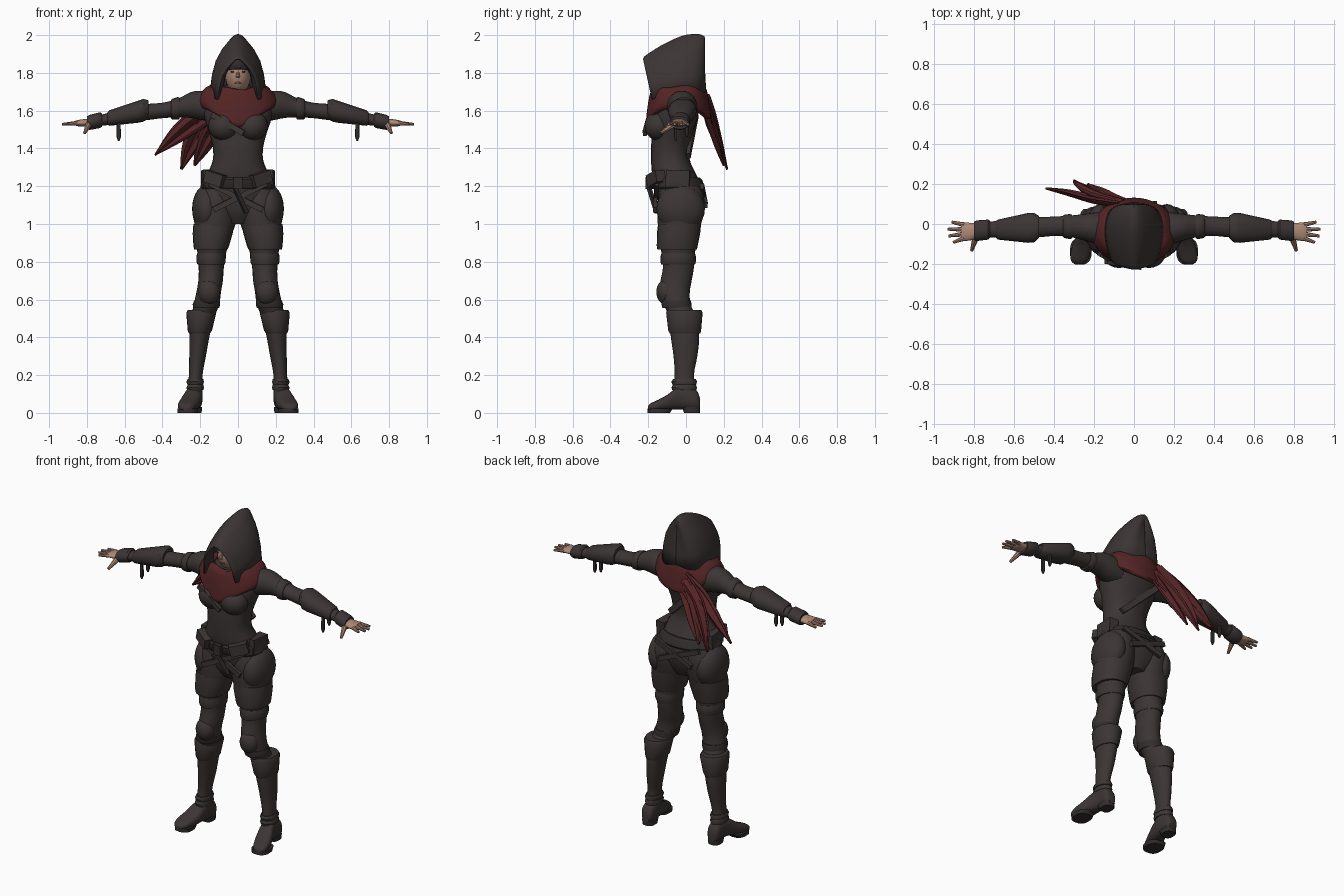
import bpy, bmesh, math
from mathutils import Vector, Matrix


def material(name, rgb):
    m = bpy.data.materials.new(name)
    m.diffuse_color = (*rgb, 1)
    return m


CLOTH = material("charcoal_cloth", (0.045, 0.035, 0.035))
STRAP = material("dark_leather", (0.032, 0.026, 0.026))
RED = material("dark_red_cloth", (0.092, 0.018, 0.019))
SKIN = material("skin", (0.42, 0.25, 0.18))
LIP = material("muted_lips", (0.25, 0.10, 0.08))


def finish(name, bm, mat, mirror=False, thick=0, angle=40):
    bmesh.ops.remove_doubles(bm, verts=bm.verts, dist=0.0005)
    bmesh.ops.recalc_face_normals(bm, faces=bm.faces)
    me = bpy.data.meshes.new(name)
    bm.to_mesh(me)
    bm.free()
    me.materials.append(mat)
    for p in me.polygons:
        p.use_smooth = True
    me.set_sharp_from_angle(angle=math.radians(angle))
    ob = bpy.data.objects.new(name, me)
    bpy.context.collection.objects.link(ob)
    if thick:
        mod = ob.modifiers.new("thickness", 'SOLIDIFY')
        mod.thickness = thick
        mod.offset = 0
    if mirror:
        ob.modifiers.new("mirror", 'MIRROR')
    return ob


def smooth_rows(rows, steps):
    """Catmull-Rom interpolation between neighbouring rows of points."""
    out = []
    for i in range(len(rows) - 1):
        a, b = rows[max(i - 1, 0)], rows[i]
        c, d = rows[i + 1], rows[min(i + 2, len(rows) - 1)]
        for s in range(steps):
            t = s / steps
            out.append([q + 0.5 * t * (r - p + t * (2 * p - 5 * q + 4 * r - w + t * (3 * (q - r) + w - p)))
                        for p, q, r, w in zip(a, b, c, d)])
    return out + [rows[-1]]


def grid(name, rows, mat, closed=False, caps=False, mirror=False, thick=0, steps=3):
    rows = smooth_rows(rows, steps)
    bm = bmesh.new()
    vs = [[bm.verts.new(p) for p in r] for r in rows]
    n = len(rows[0])
    for r, q in zip(vs, vs[1:]):
        for j in range(n if closed else n - 1):
            k = (j + 1) % n
            bm.faces.new((r[j], r[k], q[k], q[j]))
    if caps:
        bm.faces.new(vs[0])
        bm.faces.new(vs[-1])
    return finish(name, bm, mat, mirror, thick)


def tube(name, axis, rings, mat=CLOTH, mirror=True, e=2.0, steps=3, n=24):
    """Each ring: position on the axis, then low/high bounds on the other two axes."""
    ax = "XYZ".index(axis)
    rows = []
    for pos, l1, h1, l2, h2 in rings:
        row = []
        for i in range(n):
            a = math.tau * i / n
            u, v = (math.copysign(abs(f) ** (2 / e), f) for f in (math.cos(a), math.sin(a)))
            c = [(l1 + h1) / 2 + u * (h1 - l1) / 2, (l2 + h2) / 2 + v * (h2 - l2) / 2]
            c.insert(ax, pos)
            row.append(Vector(c))
        rows.append(row)
    return grid(name, rows, mat, True, True, mirror, 0, steps)


def ball(name, loc, radii, mat=CLOTH, mirror=False):
    bm = bmesh.new()
    bmesh.ops.create_uvsphere(bm, u_segments=24, v_segments=14, radius=1,
                              matrix=Matrix.Translation(loc) @ Matrix.Diagonal((*radii, 1)))
    return finish(name, bm, mat, mirror)


def bar(name, p0, p1, size, mat=STRAP, mirror=False, taper=None):
    """Flat strap (size = thickness, width) or, with taper, a round finger."""
    p0, p1 = Vector(p0), Vector(p1)
    d = p1 - p0
    m = Matrix.Translation((p0 + p1) / 2) @ d.to_track_quat('Z', 'Y').to_matrix().to_4x4()
    bm = bmesh.new()
    if taper:
        bmesh.ops.create_cone(bm, cap_ends=True, segments=8, radius1=taper[0],
                              radius2=taper[1], depth=d.length, matrix=m)
    else:
        bmesh.ops.create_cube(bm, size=1, matrix=m @ Matrix.Diagonal((*size, d.length, 1)))
    return finish(name, bm, mat, mirror)


# Torso, bust and neck
tube("torso", 'Z', [
    (1.00, -.07, .07, -.10, .05), (1.06, -.15, .15, -.135, .08), (1.13, -.20, .20, -.15, .095),
    (1.20, -.19, .19, -.165, .085), (1.27, -.16, .16, -.18, .05), (1.34, -.133, .133, -.185, .02),
    (1.41, -.134, .134, -.185, .02), (1.48, -.152, .152, -.18, .035), (1.56, -.178, .178, -.18, .06),
    (1.63, -.19, .19, -.155, .07), (1.68, -.15, .15, -.12, .06), (1.72, -.07, .07, -.10, .04),
    (1.80, -.055, .055, -.09, .03)], mirror=False, e=2.2)
ball("bust", (.075, -.145, 1.52), (.083, .075, .078), CLOTH, True)
bar("chest_strap", (-.14, -.19, 1.58), (.03, -.219, 1.48), (.02, .03), CLOTH)
bar("back_strap", (-.13, .055, 1.58), (.10, .012, 1.36), (.02, .035), CLOTH)

# Belt, buckle, pouches and crossed straps
tube("belt", 'Z', [(1.185, -.195, .195, -.18, .095), (1.195, -.20, .20, -.19, .10),
                   (1.235, -.188, .188, -.195, .085), (1.245, -.18, .18, -.185, .075)],
     STRAP, False, steps=1)
bar("buckle", (0, -.20, 1.185), (0, -.20, 1.25), (.05, .03), STRAP)
bar("front_pouch", (.075, -.185, 1.225), (.165, -.135, 1.255), (.055, .065), CLOTH, True)
bar("hip_pouch", (.155, -.105, 1.245), (.165, .02, 1.24), (.06, .085), CLOTH, True)
bar("crossed_strap", (-.15, -.155, 1.215), (.13, -.165, 1.075), (.02, .03), CLOTH, True)
bar("hanging_strap", (-.015, -.195, 1.19), (.045, -.155, 1.06), (.016, .022), STRAP)
bar("rear_strap", (-.15, .085, 1.20), (.11, .105, 1.10), (.02, .03), CLOTH, True)

# Legs with thigh armour and knee pads
tube("leg", 'Z', [
    (1.20, .03, .19, -.13, .08), (1.12, .008, .225, -.15, .098), (1.02, .008, .232, -.15, .085),
    (.92, .042, .225, -.145, .06), (.85, .062, .215, -.13, .048), (.77, .075, .208, -.122, .042),
    (.70, .08, .21, -.135, .03), (.64, .09, .22, -.14, .02), (.57, .10, .235, -.115, .025),
    (.50, .13, .25, -.09, .06), (.40, .152, .257, -.08, .07), (.30, .17, .258, -.066, .06),
    (.20, .188, .26, -.06, .042), (.11, .188, .268, -.07, .055), (.06, .19, .27, -.07, .06)])
ball("hip_plate", (.165, -.028, 1.08), (.078, .128, .128), CLOTH, True)
tube("thigh_plate", 'Z', [(.865, .055, .232, -.152, .058), (.885, .047, .236, -.155, .062),
                          (.95, .028, .24, -.154, .075), (1.0, .02, .236, -.148, .08)], e=2.2, steps=1)
tube("thigh_wrap", 'Z', [(.785, .07, .214, -.132, .048), (.80, .066, .22, -.135, .052),
                         (.83, .064, .22, -.135, .052), (.845, .064, .215, -.13, .048)], steps=1)
ball("knee_pad", (.153, -.105, .64), (.058, .052, .068), CLOTH, True)
tube("knee_band", 'Z', [(.555, .10, .238, -.125, .03), (.575, .094, .24, -.13, .03),
                        (.595, .094, .232, -.13, .025)], STRAP, steps=1)

# Boots with flared cuffs, soles and heels
tube("boot_cuff", 'Z', [(.42, .148, .26, -.086, .076), (.435, .138, .266, -.094, .08),
                        (.53, .115, .274, -.105, .088), (.545, .122, .266, -.098, .08)], steps=1)
for z in (.135, .165):
    tube("ankle_wrap", 'Z', [(z - .014, .184, .27, -.073, .055), (z, .180, .273, -.077, .058),
                             (z + .014, .184, .266, -.069, .052)], steps=1)
tube("boot_foot", 'Y', [
    (.075, .205, .25, .02, .075), (.055, .192, .268, .018, .12), (0, .188, .272, .018, .14),
    (-.05, .192, .285, .018, .132), (-.10, .20, .305, .015, .095), (-.15, .218, .318, .012, .068),
    (-.185, .235, .314, .012, .052), (-.202, .26, .295, .015, .035)], e=2.6)
tube("sole", 'Z', [(0, .215, .32, -.203, -.085), (.022, .212, .32, -.203, -.07)], STRAP, e=2.6, steps=1)
tube("heel", 'Z', [(0, .193, .265, -.01, .073), (.03, .19, .268, -.02, .075)], STRAP, e=3, steps=1)

# Arms, bands, bracers and wrist cuffs
tube("arm", 'X', [
    (.12, -.11, .06, 1.54, 1.69), (.19, -.10, .058, 1.55, 1.705), (.25, -.082, .05, 1.562, 1.698),
    (.32, -.065, .042, 1.565, 1.662), (.40, -.06, .037, 1.56, 1.642), (.48, -.066, .034, 1.55, 1.635),
    (.60, -.065, .025, 1.535, 1.61), (.72, -.068, .012, 1.52, 1.58), (.78, -.066, .008, 1.518, 1.57)])
tube("arm_band", 'X', [(.31, -.072, .046, 1.556, 1.67), (.32, -.076, .05, 1.552, 1.672),
                       (.35, -.07, .046, 1.554, 1.662), (.355, -.064, .042, 1.56, 1.655)], steps=1)
tube("bracer", 'X', [(.475, -.07, .04, 1.56, 1.655), (.50, -.092, .055, 1.542, 1.662),
                     (.53, -.094, .055, 1.536, 1.652), (.68, -.078, .022, 1.52, 1.602),
                     (.69, -.07, .016, 1.525, 1.592)], steps=1, e=2.3)
tube("wrist_cuff", 'X', [(.72, -.07, .016, 1.515, 1.585), (.73, -.078, .022, 1.508, 1.592),
                         (.785, -.085, .018, 1.498, 1.578), (.80, -.08, .012, 1.502, 1.57)], steps=1)
for y, low in ((-.055, 1.44), (.005, 1.46)):
    tube("bracer_strap", 'Z', [(low, .627, .636, y - .004, y + .004),
                               (low + .02, .62, .643, y - .008, y + .008),
                               (1.545, .622, .642, y - .007, y + .007)], STRAP, e=4, steps=1, n=8)

# Hands
tube("palm", 'X', [(.77, -.064, .002, 1.518, 1.56), (.81, -.08, .005, 1.515, 1.556),
                   (.85, -.085, .008, 1.518, 1.55), (.862, -.08, .004, 1.523, 1.546)], SKIN)
for y0, x1, y1 in ((-.072, .905, -.092), (-.05, .928, -.06), (-.027, .932, -.026), (-.004, .912, .01)):
    bar("finger", (.85, y0, 1.534), (x1, y1, 1.528), None, SKIN, True, (.0125, .007))
bar("thumb", (.79, -.062, 1.53), (.812, -.133, 1.482), None, SKIN, True, (.018, .008))

# Head and face
ball("head", (0, -.075, 1.79), (.068, .092, .102), SKIN)
ball("hair", (0, -.062, 1.845), (.08, .108, .075), STRAP)
bar("nose", (0, -.160, 1.812), (0, -.173, 1.778), None, SKIN, False, (.005, .011))
ball("lips", (0, -.155, 1.746), (.018, .007, .006), LIP)
ball("eye", (.027, -.156, 1.806), (.012, .005, .005), STRAP, True)
bar("brow", (.012, -.165, 1.824), (.045, -.146, 1.829), (.008, .006), STRAP, True)

# Hood built from leaning arches: top y, top z, bottom y, bottom z, half width
ARCH = [(0, 0), (.14, .02), (.31, .10), (.56, .24), (.77, .42), (.90, .65), (1, 1)]
arches = []
for yt, zt, yb, zb, w in [(-.165, 1.885, -.12, 1.665, .088), (-.222, 1.875, -.175, 1.66, .108),
                          (-.185, 1.905, -.15, 1.665, .122), (-.11, 1.95, -.10, 1.675, .14),
                          (-.02, 1.99, -.02, 1.685, .146), (.05, 2.0, .05, 1.69, .128),
                          (.093, 1.99, .085, 1.69, .088), (.088, 1.96, .10, 1.69, .035),
                          (.085, 1.95, .102, 1.69, .001)]:
    half = [Vector((w * fx, yt + (yb - yt) * fz, zt + (zb - zt) * fz)) for fx, fz in ARCH]
    arches.append([Vector((-p.x, p.y, p.z)) for p in half[:0:-1]] + half)
grid("hood", arches, CLOTH, thick=.012)
tube("hood_collar", 'Z', [(1.62, -.07, .07, -.18, .06), (1.655, -.115, .115, -.19, .085),
                          (1.69, -.12, .12, -.18, .09), (1.705, -.105, .105, -.165, .085)],
     CLOTH, False, steps=2)

# Scarf mantle, dipping at the front and back
mantle = []
for rx, ry, z, dip in [(.11, .115, 1.71, 0), (.145, .14, 1.725, .02), (.18, .152, 1.70, .045),
                       (.205, .163, 1.655, .08), (.198, .165, 1.63, .10), (.175, .15, 1.625, .10)]:
    row = []
    for i in range(40):
        a = math.tau * i / 40
        c, s = math.cos(a), math.sin(a)
        drop = dip * (abs(s) ** 3) * (1 if s < 0 else .7) + .006 * math.sin(5 * a + z * 60)
        row.append(Vector((rx * c, -.04 + ry * s, z - drop)))
    mantle.append(row)
grid("scarf", mantle, RED, closed=True, thick=.012)

# Scarf tails trailing behind: path points with half width
TAILS = [
    [(-.06, .10, 1.65, .05), (-.19, .12, 1.575, .06), (-.32, .155, 1.475, .045), (-.44, .178, 1.365, .003)],
    [(-.06, .108, 1.64, .06), (-.17, .14, 1.55, .06), (-.25, .18, 1.42, .042), (-.30, .218, 1.29, .003)],
    [(-.05, .102, 1.63, .05), (-.12, .13, 1.53, .05), (-.18, .165, 1.42, .04), (-.23, .20, 1.31, .003)]]
for k, path in enumerate(TAILS):
    rows = []
    for i, (x, y, z, w) in enumerate(path):
        a, b = Vector(path[max(i - 1, 0)][:3]), Vector(path[min(i + 1, 3)][:3])
        side = (b - a).cross(Vector((0, 1, 0))).normalized()
        rows.append([Vector((x, y, z)) + side * w * (j / 4) +
                     Vector((0, .25 * w * math.sin(1.4 * j + k), 0)) for j in range(-4, 5)])
    grid("scarf_tail", rows, RED, thick=.01, steps=4)
